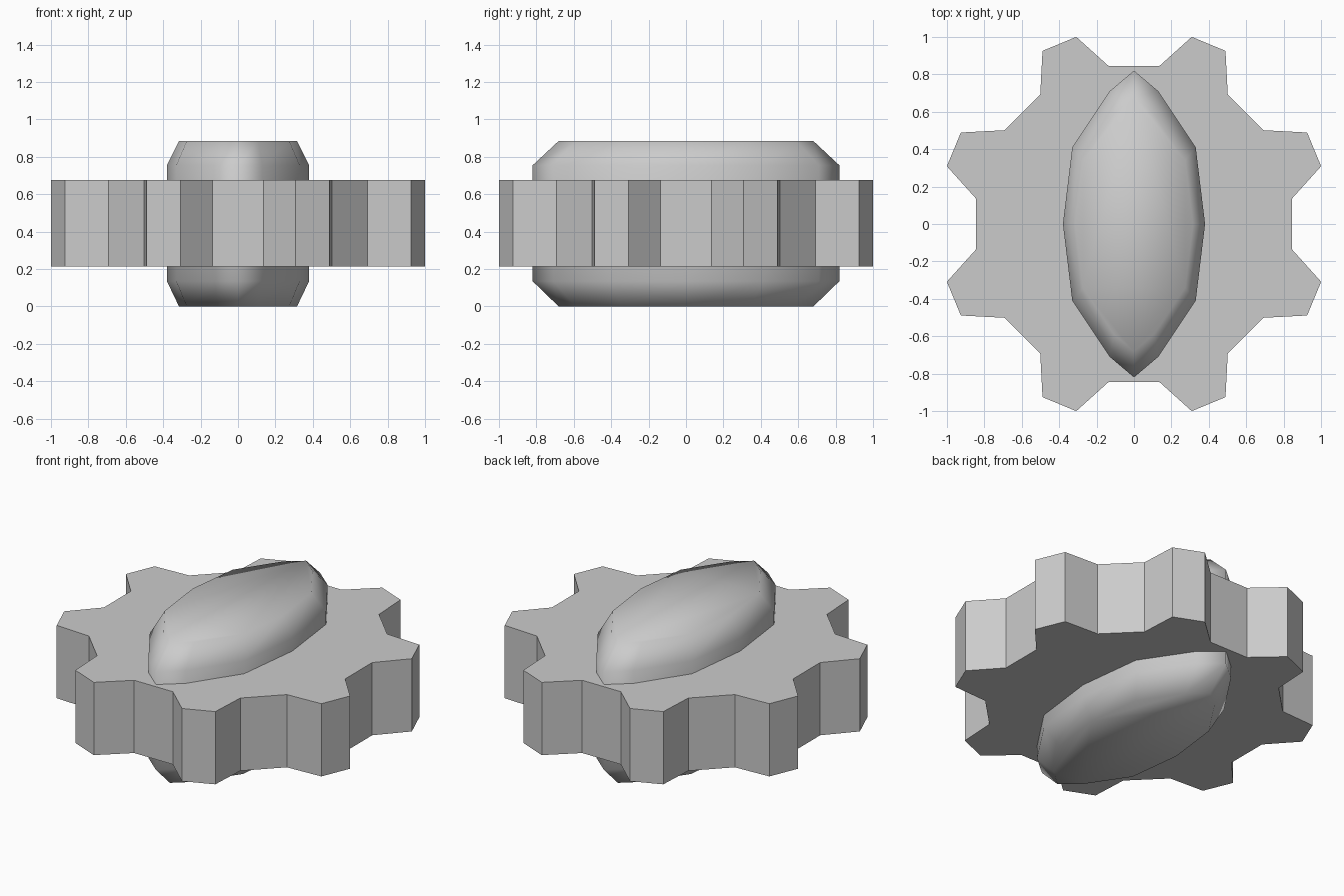
import bpy
import bmesh
from math import radians, sin, cos

cube = bpy.data.objects.get("Cube")
if cube:
    bpy.data.objects.remove(cube, do_unlink=True)

grey = bpy.data.materials.new("plain grey")
grey.use_nodes = True
colour = (0.6, 0.6, 0.6, 1)
grey.diffuse_color = colour
grey.node_tree.nodes["Principled BSDF"].inputs["Base Color"].default_value = colour


def loft(name, outline, rings, smooth):
    """Stack scaled copies of an outline; rings holds (height, scale)."""
    bm = bmesh.new()
    loops = [[bm.verts.new((x * s, y * s, z)) for x, y in outline] for z, s in rings]
    count = len(outline)
    for low, high in zip(loops, loops[1:]):
        for i in range(count):
            j = (i + 1) % count
            bm.faces.new((low[i], low[j], high[j], high[i]))
    bm.faces.new(loops[0][::-1])
    bm.faces.new(loops[-1])
    for face in bm.faces:
        face.smooth = smooth
    bmesh.ops.recalc_face_normals(bm, faces=bm.faces)
    mesh = bpy.data.meshes.new(name)
    bm.to_mesh(mesh)
    bm.free()
    mesh.materials.append(grey)
    obj = bpy.data.objects.new(name, mesh)
    bpy.context.collection.objects.link(obj)
    return obj


# Gear wheel: eight blunt teeth, each with two root and two tip corners
tooth = [(0.855, -13.4), (1.047, -5.35), (1.047, 5.35), (0.855, 13.4)]
gear = []
for k in range(8):
    for radius, offset in tooth:
        angle = radians(22.5 + 45 * k + offset)
        gear.append((radius * cos(angle), radius * sin(angle)))
loft("gear_wheel", gear, [(0.215, 1), (0.675, 1)], False)

# Pointed oval hub through the wheel, bevelled at both ends
quarter = [(0.38, 0), (0.33, 0.41), (0.13, 0.71), (0, 0.82)]
half = quarter + [(-x, y) for x, y in quarter[-2::-1]]
hub = half + [(-x, -y) for x, y in half[1:-1]]
loft("oval_hub", hub, [(0, 0.83), (0.135, 1), (0.755, 1), (0.885, 0.83)], True)
